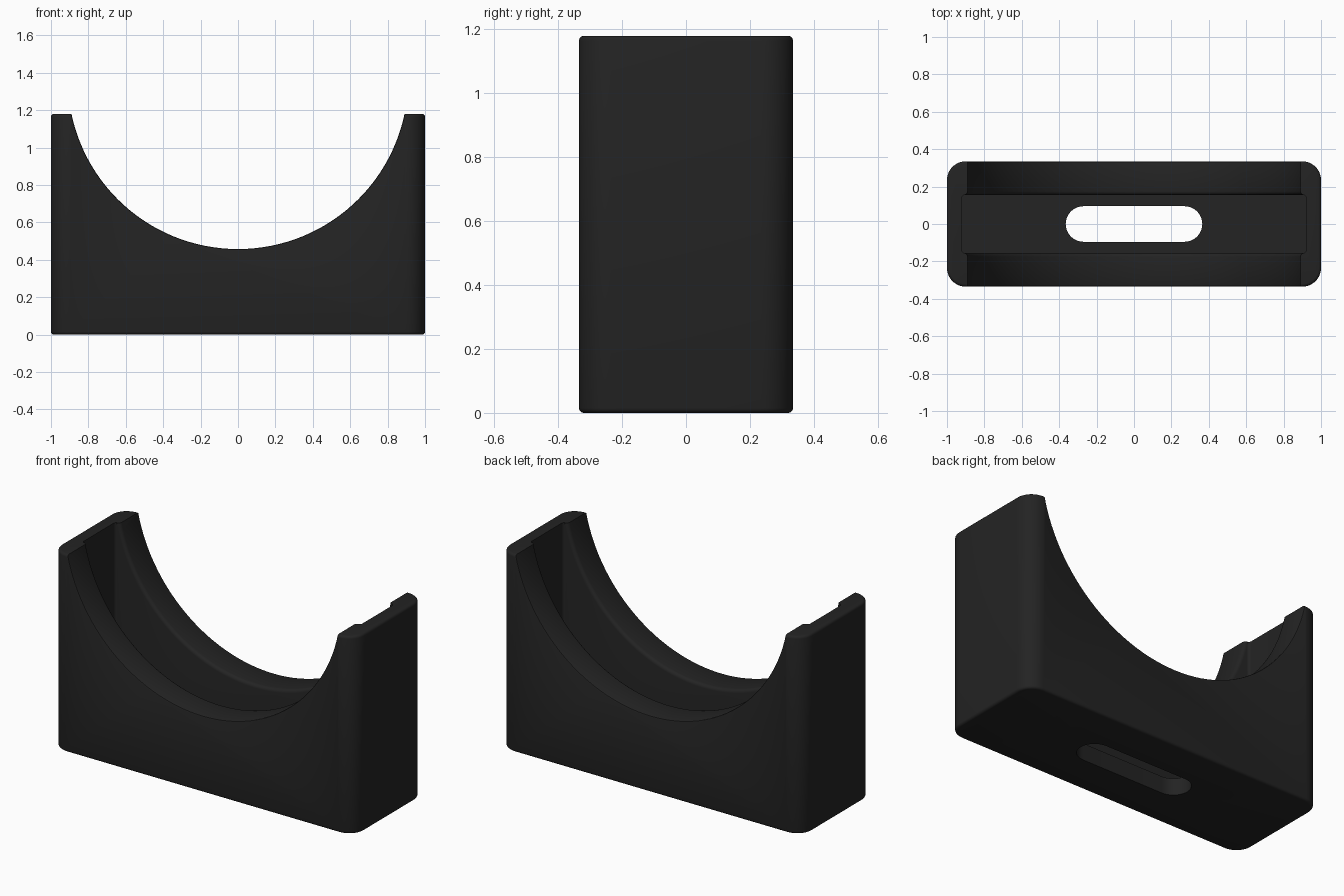
import bpy
import bmesh
import math

cube = bpy.data.objects.get("Cube")
if cube:
    bpy.data.objects.remove(cube, do_unlink=True)

HALF_DEPTH = 0.335
HEIGHT = 1.18
RADIUS = 0.91          # radius of the curved seat
POCKET = 0.155         # half depth of the inner pocket


def finish(bm, name):
    bmesh.ops.recalc_face_normals(bm, faces=bm.faces)
    mesh = bpy.data.meshes.new(name)
    bm.to_mesh(mesh)
    bm.free()
    obj = bpy.data.objects.new(name, mesh)
    bpy.context.collection.objects.link(obj)
    return obj


def rounded_box(name, hx, hy, z0, z1, corner, edge=0.0):
    """Box with rounded upright corners and optionally softened top and bottom rims."""
    bm = bmesh.new()
    bmesh.ops.create_cube(bm, size=2)
    for v in bm.verts:
        v.co = (v.co.x * hx, v.co.y * hy, z1 if v.co.z > 0 else z0)
    upright = [e for e in bm.edges if abs(e.verts[0].co.z - e.verts[1].co.z) > 0.01]
    bmesh.ops.bevel(bm, geom=upright, offset=corner, segments=10, profile=0.5, affect='EDGES')
    if edge:
        rims = [e for e in bm.edges if abs(e.verts[0].co.z - e.verts[1].co.z) < 0.001]
        bmesh.ops.bevel(bm, geom=rims, offset=edge, segments=3, profile=0.5, affect='EDGES')
    return finish(bm, name)


def seat_cutter():
    """Turned disc whose raised bands soften the seat rims."""
    fillet, lip = 0.02, 0.008
    half = [(0.5, 0), (0.5, RADIUS + lip), (HALF_DEPTH, RADIUS + lip)]
    half += [(HALF_DEPTH - lip * 0.3, RADIUS + lip * 0.3), (HALF_DEPTH - lip, RADIUS)]
    for i in range(5):
        a = math.pi / 2 * i / 4
        half.append((POCKET + fillet * (1 - math.sin(a)), RADIUS + fillet * (1 - math.cos(a))))
    profile = half + [(-y, r) for y, r in reversed(half)]
    bm = bmesh.new()
    verts = [bm.verts.new((0, y, -r)) for y, r in profile]
    edges = [bm.edges.new(pair) for pair in zip(verts, verts[1:])]
    bmesh.ops.spin(bm, geom=verts + edges, cent=(0, 0, 0), axis=(0, 1, 0),
                   angle=math.tau, steps=128)
    bmesh.ops.remove_doubles(bm, verts=bm.verts, dist=0.0001)
    bmesh.ops.translate(bm, verts=bm.verts, vec=(0, 0, 0.457 + RADIUS))
    return finish(bm, "seat_cutter")


# Solid block, then the seat, pocket and slot removed from it
cradle = rounded_box("cradle_body", 1.0, HALF_DEPTH, 0, HEIGHT, 0.1, 0.015)
cutters = [
    seat_cutter(),
    rounded_box("pocket_cutter", 0.92, POCKET, 0.1, 1.5, 0.015),
    rounded_box("slot_cutter", 0.365, 0.095, -0.2, 0.3, 0.0948),
]
for cutter in cutters:
    cutter.hide_render = True
    mod = cradle.modifiers.new(cutter.name, 'BOOLEAN')
    mod.operation = 'DIFFERENCE'
    mod.solver = 'EXACT'
    mod.object = cutter

# Bake the cuts and discard the cutters
bpy.context.view_layer.update()
depsgraph = bpy.context.evaluated_depsgraph_get()
result = bpy.data.meshes.new_from_object(cradle.evaluated_get(depsgraph))
cradle.modifiers.clear()
cradle.data = result
for cutter in cutters:
    bpy.data.objects.remove(cutter, do_unlink=True)

# Matte black finish
black = bpy.data.materials.new("matte_black")
black.use_nodes = True
colour = (0.017, 0.017, 0.017, 1)
black.diffuse_color = colour
black.node_tree.nodes["Principled BSDF"].inputs["Base Color"].default_value = colour
cradle.data.materials.clear()
cradle.data.materials.append(black)

bpy.ops.object.select_all(action='DESELECT')
cradle.select_set(True)
bpy.context.view_layer.objects.active = cradle
bpy.ops.object.shade_smooth_by_angle(angle=math.radians(35))
